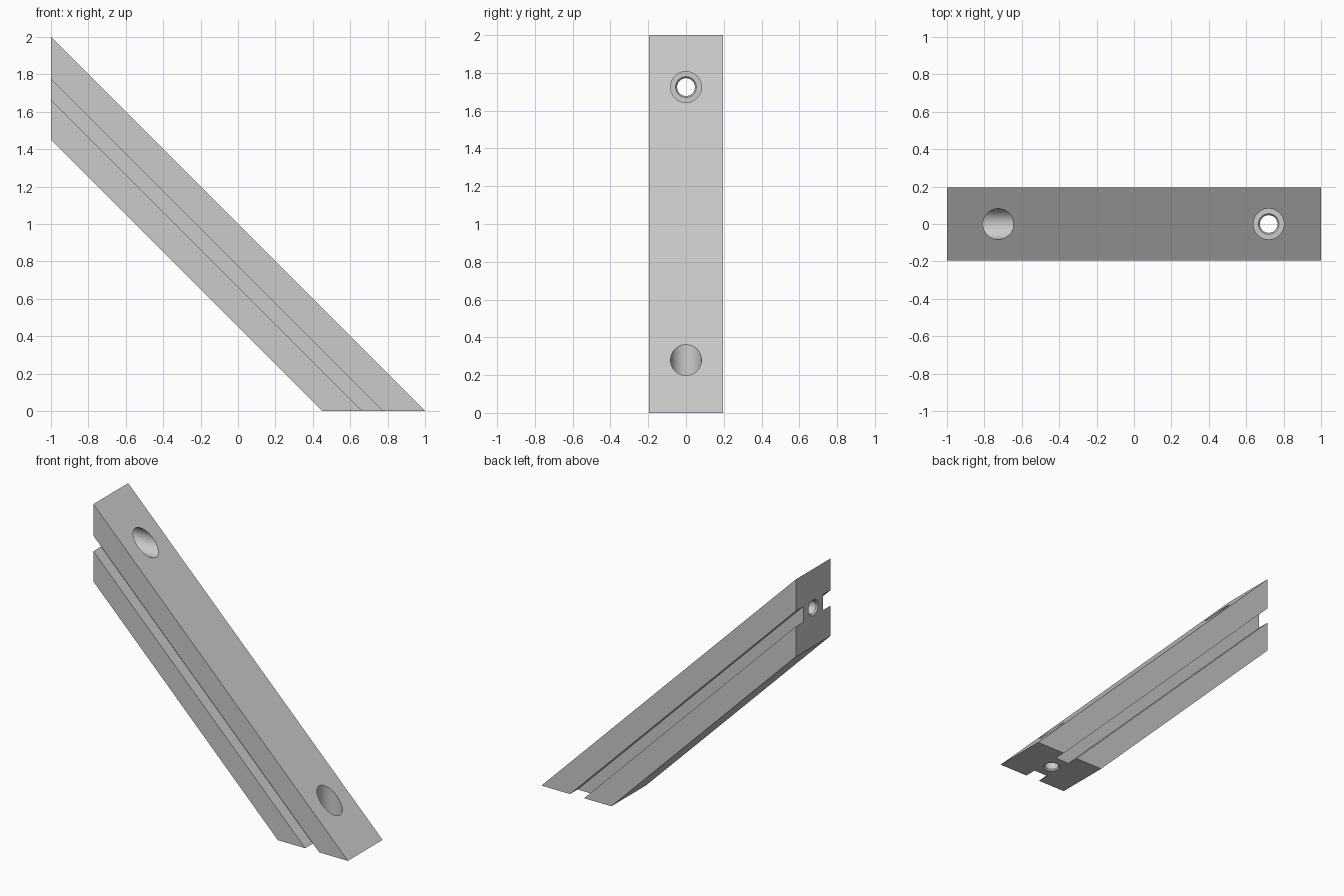
import bpy
import bmesh
import math

if "Cube" in bpy.data.objects:
    bpy.data.objects.remove(bpy.data.objects["Cube"], do_unlink=True)

HALF_W = 0.195      # half width of the bar
GROOVE = 0.085      # groove depth
SEGMENTS = 64

grey = bpy.data.materials.new("light_grey")
grey.use_nodes = True
colour = (0.6, 0.6, 0.6, 1)
grey.diffuse_color = colour
grey.node_tree.nodes["Principled BSDF"].inputs["Base Color"].default_value = colour


def make_object(name, bm):
    bmesh.ops.recalc_face_normals(bm, faces=bm.faces)
    mesh = bpy.data.meshes.new(name)
    bm.to_mesh(mesh)
    bm.free()
    mesh.materials.append(grey)
    obj = bpy.data.objects.new(name, mesh)
    bpy.context.collection.objects.link(obj)
    return obj


def skin(bm, rings):
    """Join closed vertex rings into a capped solid."""
    for a, b in zip(rings, rings[1:]):
        for i in range(len(a)):
            j = (i + 1) % len(a)
            bm.faces.new((a[i], a[j], b[j], b[i]))
    bm.faces.new(rings[0])
    bm.faces.new(rings[-1])


def mitred_bar():
    """Grooved section swept at 45 degrees, ends cut vertical and level."""
    side = [(0.45, HALF_W), (0.665, HALF_W), (0.665, HALF_W - GROOVE),
            (0.775, HALF_W - GROOVE), (0.775, HALF_W), (1.0, HALF_W)]
    section = side + [(c, -y) for c, y in reversed(side)]
    bm = bmesh.new()
    upper = [bm.verts.new((-1, y, c + 1)) for c, y in section]
    lower = [bm.verts.new((c, y, 0)) for c, y in section]
    skin(bm, [upper, lower])
    return make_object("brace_bar", bm)


def bolt_cutter(name, location, tilt):
    """Through hole with chamfered mouths and a counterbore."""
    profile = [(0.055, -0.05), (0.055, 0), (0.047, 0.01), (0.047, 0.09),
               (0.055, 0.1), (0.082, 0.1), (0.082, 0.6)]
    bm = bmesh.new()
    rings = []
    for r, z in profile:
        angles = [math.tau * i / SEGMENTS for i in range(SEGMENTS)]
        rings.append([bm.verts.new((r * math.cos(a), r * math.sin(a), z)) for a in angles])
    skin(bm, rings)
    obj = make_object(name, bm)
    obj.location = location
    obj.rotation_euler.y = tilt
    obj.hide_render = True
    return obj


bar = mitred_bar()
cutters = [bolt_cutter("lower_hole_cutter", (0.72, 0, 0), 0),
           bolt_cutter("upper_hole_cutter", (-1, 0, 1.725), math.pi / 2)]

# Cut the bolt holes and keep the finished mesh
for cutter in cutters:
    mod = bar.modifiers.new("bolt_hole", "BOOLEAN")
    mod.operation = "DIFFERENCE"
    mod.solver = "EXACT"
    mod.object = cutter
bpy.context.view_layer.update()
graph = bpy.context.evaluated_depsgraph_get()
finished = bpy.data.meshes.new_from_object(bar.evaluated_get(graph))
bar.modifiers.clear()
bar.data = finished
for cutter in cutters:
    bpy.data.objects.remove(cutter, do_unlink=True)

# Smooth hole walls, sharp bar edges
bpy.ops.object.select_all(action="DESELECT")
bar.select_set(True)
bpy.context.view_layer.objects.active = bar
bpy.ops.object.shade_smooth_by_angle(angle=math.radians(30))
